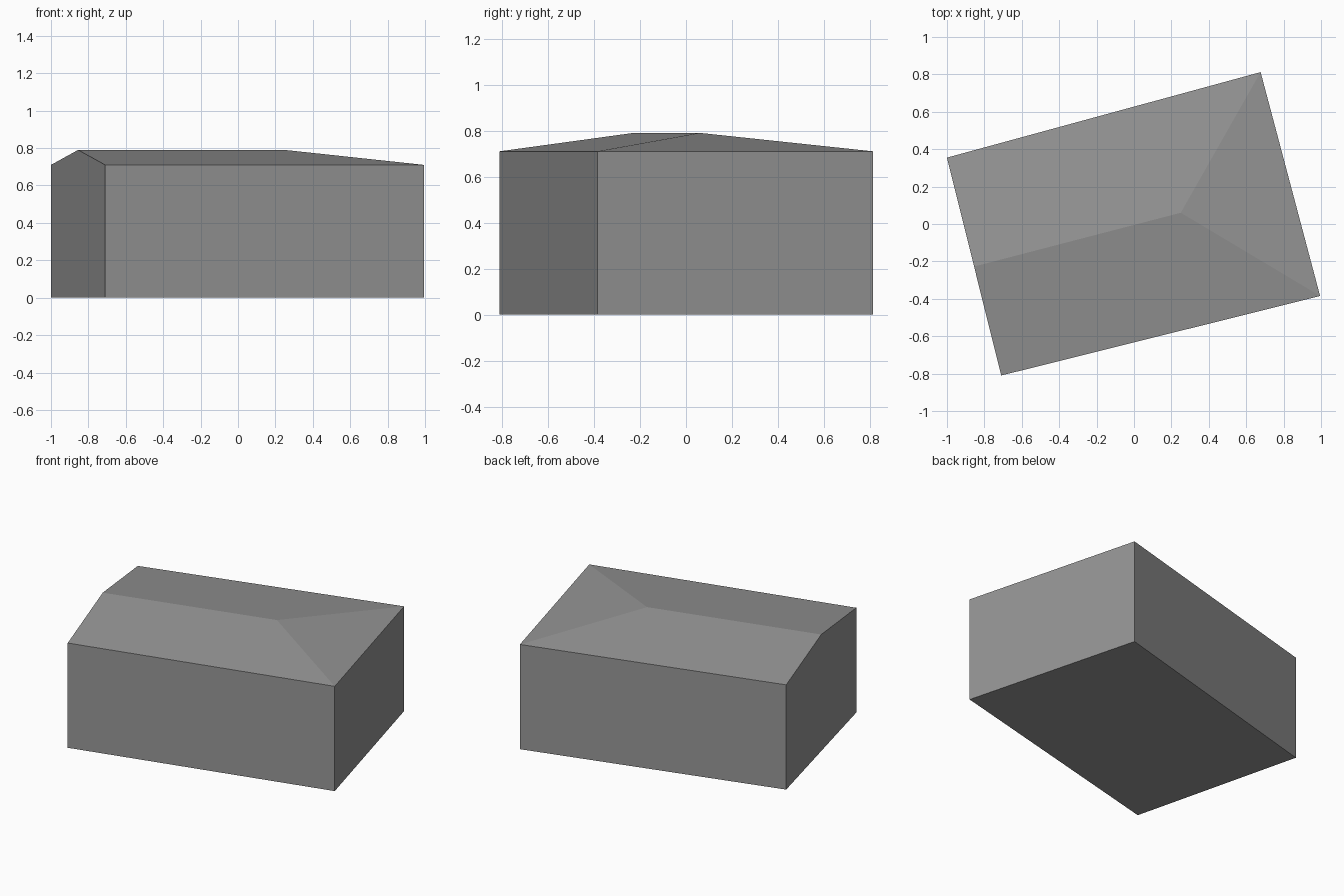
import bpy
from mathutils import Vector

cube = bpy.data.objects.get("Cube")
if cube:
    bpy.data.objects.remove(cube, do_unlink=True)

EAVES, RIDGE = 0.71, 0.79

grey = bpy.data.materials.new("plain grey")
grey.use_nodes = True
colour = (0.3, 0.3, 0.3, 1)
grey.diffuse_color = colour
grey.node_tree.nodes["Principled BSDF"].inputs["Base Color"].default_value = colour


def add_part(name, verts, faces):
    mesh = bpy.data.meshes.new(name)
    mesh.from_pydata(verts, [], faces)
    mesh.materials.append(grey)
    part = bpy.data.objects.new(name, mesh)
    bpy.context.collection.objects.link(part)
    return part


# Footprint, counter-clockwise from the front corner of the gable end
plan = [(-0.71, -0.81), (0.995, -0.385), (0.677, 0.812), (-1.0, 0.355)]
base = [Vector((x, y, 0)) for x, y in plan]
eaves = [Vector((x, y, EAVES)) for x, y in plan]

# Ridge runs from the middle of the gable end to the hip point
gable_top = (eaves[0] + eaves[3]) / 2
gable_top.z = RIDGE
hip_point = Vector((0.25, 0.06, RIDGE))

# Walls with floor; the left wall rises to a gable
walls = [(i, i + 1, i + 5, i + 4) for i in range(3)]
add_part("walls", base + eaves + [gable_top],
         walls + [(3, 0, 4, 8, 7), (3, 2, 1, 0)])

# Roof: two slopes and one hipped end
add_part("roof", eaves + [gable_top, hip_point],
         [(0, 1, 5, 4), (1, 2, 5), (2, 3, 4, 5)])
